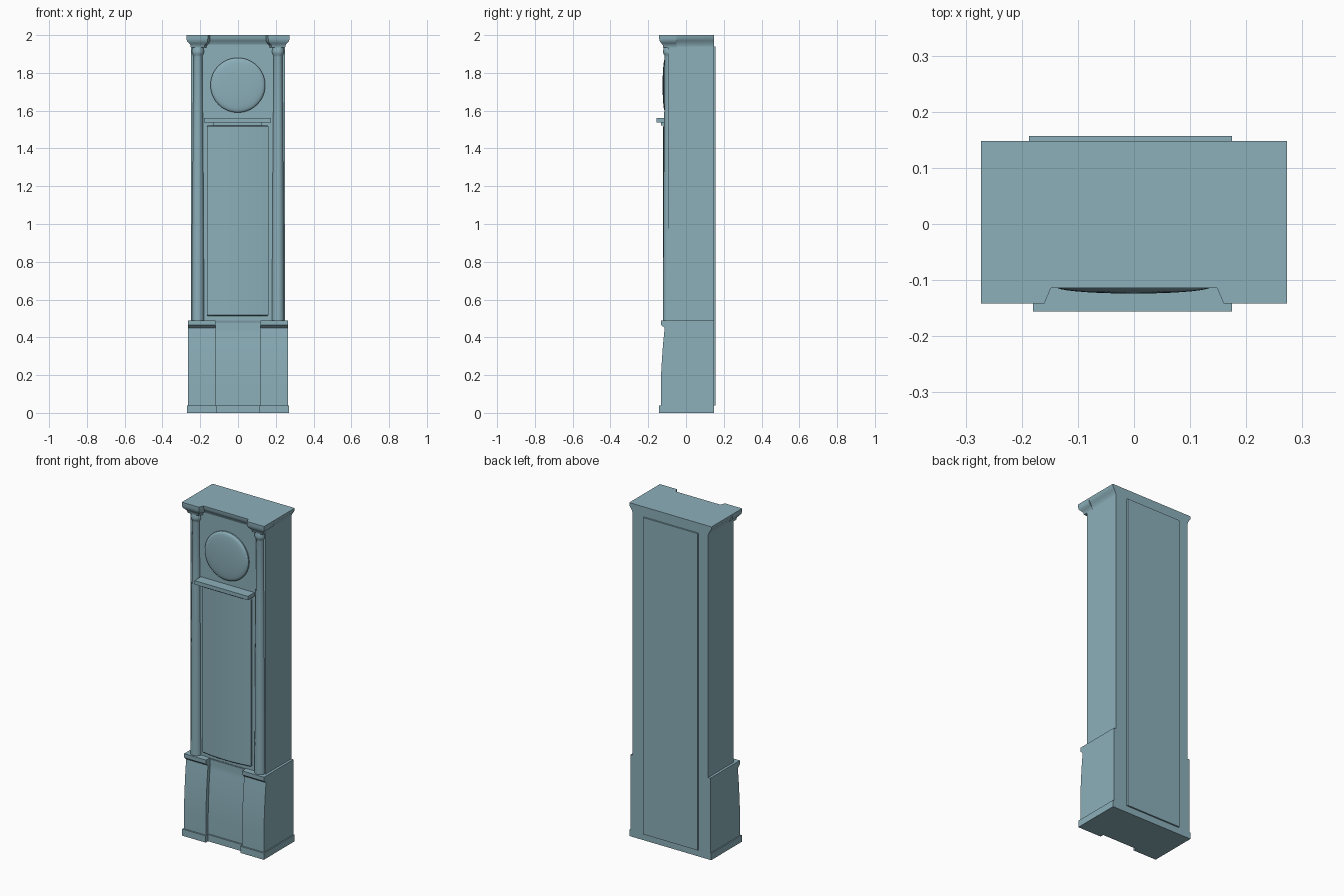
import bpy, bmesh, math
from mathutils import Matrix

if "Cube" in bpy.data.objects:
    bpy.data.objects.remove(bpy.data.objects["Cube"])

paint = bpy.data.materials.new("dusty_teal")
paint.use_nodes = True
TEAL = (0.262, 0.429, 0.491, 1)
paint.diffuse_color = TEAL
paint.node_tree.nodes["Principled BSDF"].inputs["Base Color"].default_value = TEAL


def finish(name, bm, smooth=True):
    bmesh.ops.recalc_face_normals(bm, faces=bm.faces)
    mesh = bpy.data.meshes.new(name)
    bm.to_mesh(mesh)
    bm.free()
    mesh.materials.append(paint)
    obj = bpy.data.objects.new(name, mesh)
    bpy.context.collection.objects.link(obj)
    if smooth:
        bpy.ops.object.select_all(action='DESELECT')
        obj.select_set(True)
        bpy.context.view_layer.objects.active = obj
        bpy.ops.object.shade_smooth_by_angle(angle=math.radians(35))
    return obj


def loft(name, rings, smooth=True):
    """Join closed rings of equal length and cap both ends."""
    bm = bmesh.new()
    loops = [[bm.verts.new(p) for p in ring] for ring in rings]
    n = len(loops[0])
    for a, b in zip(loops, loops[1:]):
        for i in range(n):
            j = (i + 1) % n
            bm.faces.new((a[i], a[j], b[j], b[i]))
    bm.faces.new(loops[0])
    bm.faces.new(loops[-1])
    return finish(name, bm, smooth)


def rect(x0, x1, y0, y1, z):
    return [(x0, y0, z), (x1, y0, z), (x1, y1, z), (x0, y1, z)]


def box(name, x0, x1, y0, y1, z0, z1):
    return loft(name, [rect(x0, x1, y0, y1, z) for z in (z0, z1)], False)


def lathe(name, profile, steps, matrix):
    rings = [[matrix @ Matrix.Rotation(math.tau * i / steps, 4, 'Z')
              @ Matrix.Translation((r, 0, z)).translation
              for i in range(steps)] for r, z in profile]
    return loft(name, rings)


BACK = 0.148

# Case, back board
box("case", -0.25, 0.25, -0.095, BACK, 0.45, 1.96)
box("back_board", -0.187, 0.175, 0.14, 0.157, 0.04, 1.94)

# Base: front depth by height, with a swept face under a small ledge
sweep = [(0.04, -0.133), (0.15, -0.133), (0.22, -0.131), (0.29, -0.127),
         (0.36, -0.122), (0.42, -0.116), (0.45, -0.113)]
ledge = [(0.457, -0.121), (0.465, -0.131), (0.49, -0.132)]
loft("base_middle", [rect(-0.13, 0.13, y + 0.022, BACK - 0.01, z)
                     for z, y in sweep + [(0.47, -0.115), (0.488, -0.12)]])
box("plinth_middle", -0.13, 0.13, -0.12, BACK - 0.01, 0, 0.04)
box("base_core", -0.2, 0.2, -0.09, BACK, 0, 0.49)

# Cornice middle: cove rising from the dial panel
cove = [(0.25, -0.09, 1.925), (0.25, -0.092, 1.94), (0.254, -0.096, 1.955),
        (0.262, -0.104, 1.97), (0.271, -0.113, 1.982), (0.273, -0.114, 2.0)]
loft("cornice_middle", [rect(-x, x, y, BACK, z) for x, y, z in cove])

# Cornice corner section: inner top, inner front, outer side, front, height
corner = [(0.178, 0.25, -0.121, 1.935), (0.176, 0.252, -0.123, 1.948),
          (0.166, 0.26, -0.131, 1.957), (0.161, 0.27, -0.139, 1.968),
          (0.16, 0.273, -0.142, 1.98), (0.16, 0.273, -0.142, 2.0)]

# Column profile: foot, tapered shaft, ringed capital
column = [(0.033, 0.488), (0.033, 0.51), (0.032, 0.6), (0.031, 1.0),
          (0.027, 1.5), (0.0235, 1.885), (0.025, 1.892), (0.031, 1.902),
          (0.033, 1.912), (0.031, 1.924), (0.029, 1.94)]

for side, s in (("right", -1), ("left", 1)):
    loft("base_block_" + side,
         [rect(s * 0.12, s * 0.265, y, BACK, z) for z, y in sweep + ledge])
    box("plinth_block_" + side, s * 0.115, s * 0.271, -0.142, BACK, 0, 0.04)
    loft("cornice_block_" + side,
         [[(s * a, f, z), (s * b, f, z), (s * b, -0.05, z),
           (s * (a - 0.012), -0.05, z), (s * (a - 0.012), f + 0.028, z)]
          for a, b, f, z in corner])
    lathe("column_" + side, column, 24,
          Matrix.Translation((s * 0.212, -0.089, 0)))

# Door with a bowed front and softened rim
def door_ring(z, inset):
    w, steps = 0.163 - inset, 16
    pts = []
    for i in range(steps + 1):
        t = -1 + 2 * i / steps
        pts.append((w * t - 0.002, -0.106 - 0.015 * (1 - t * t) + inset, z))
    return pts + [(w - 0.002, -0.08, z), (-w - 0.002, -0.08, z)]


loft("door", [door_ring(0.513, 0.006), door_ring(0.519, 0),
              door_ring(1.516, 0), door_ring(1.522, 0.006)])

# Shelf between door and dial
box("shelf", -0.18, 0.175, -0.156, -0.08, 1.537, 1.56)
box("shelf_moulding", -0.13, 0.125, -0.133, -0.08, 1.522, 1.537)

# Domed dial with a rounded rim
dome = [(0.138, 0.0), (0.145, 0.008), (0.145, 0.016), (0.141, 0.021)]
dome += [(0.138 * math.cos(a), 0.022 + 0.012 * math.sin(a))
         for a in (math.radians(d) for d in range(10, 90, 10))]
dome.append((0.003, 0.034))
lathe("dial", dome, 48, Matrix.Translation((-0.001, -0.09, 1.735))
      @ Matrix.Rotation(math.pi / 2, 4, 'X'))
